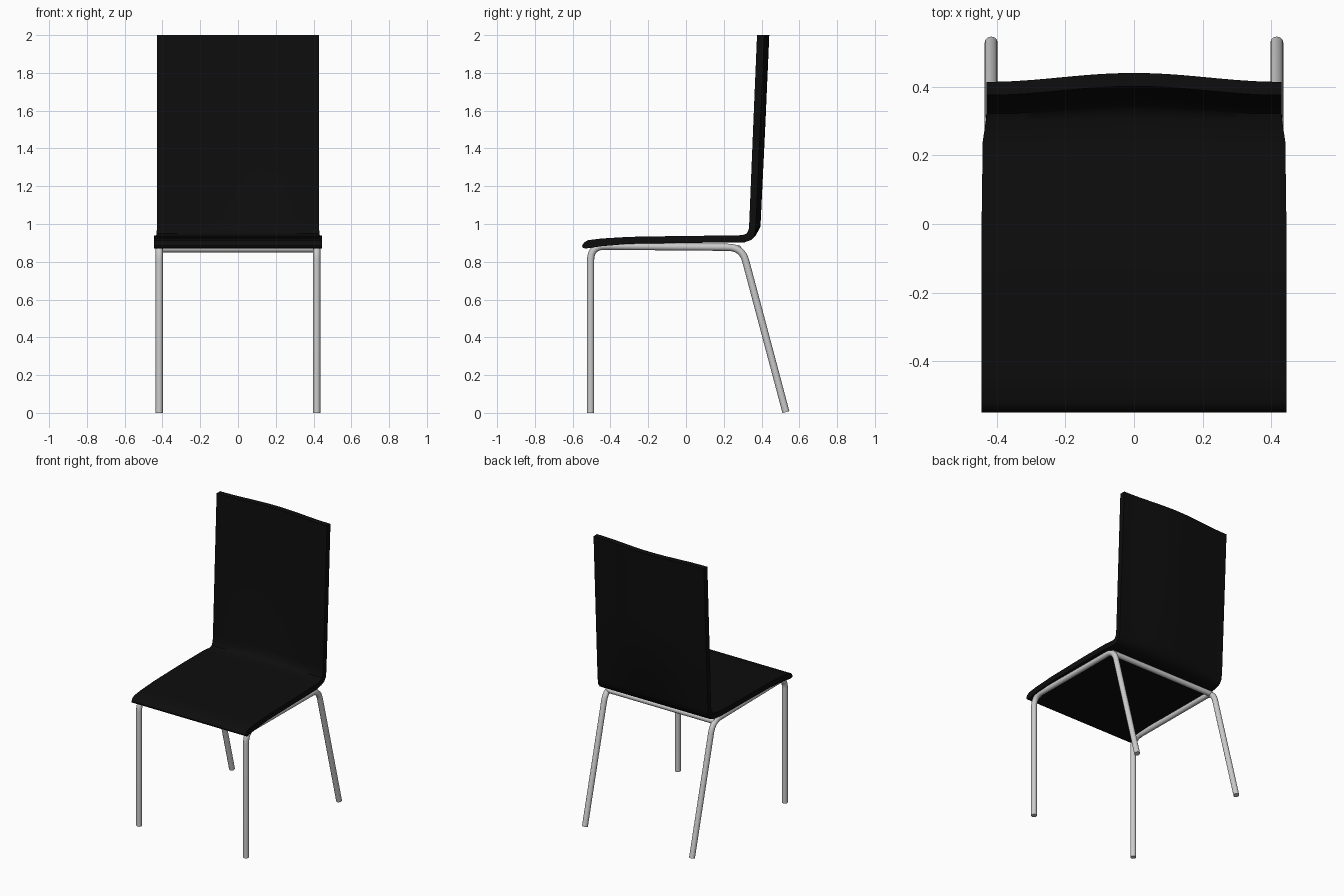
import bpy, bmesh, math
from mathutils import Vector

if "Cube" in bpy.data.objects:
    bpy.data.objects.remove(bpy.data.objects["Cube"])

TUBE_R = 0.019


def smoothstep(a, b, t):
    t = max(0.0, min(1.0, (t - a) / (b - a)))
    return t * t * (3 - 2 * t)


def rounded_path(corners, radius, steps=8):
    """Replace inner corners of a polyline with circular-looking bends."""
    pts = [Vector(c) for c in corners]
    out = [pts[0]]
    for a, b, c in zip(pts, pts[1:], pts[2:]):
        p, q = b + (a - b).normalized() * radius, b + (c - b).normalized() * radius
        for i in range(steps + 1):
            t = i / steps
            out.append(p * (1 - t) ** 2 + b * 2 * t * (1 - t) + q * t * t)
    return out + [pts[-1]]


def tube(name, points):
    curve = bpy.data.curves.new(name, 'CURVE')
    curve.dimensions = '3D'
    curve.bevel_depth = TUBE_R
    curve.bevel_resolution = 4
    curve.use_fill_caps = True
    spline = curve.splines.new('POLY')
    spline.points.add(len(points) - 1)
    for sp, p in zip(spline.points, points):
        sp.co = (*p, 1)
    spline.use_smooth = True
    obj = bpy.data.objects.new(name, curve)
    bpy.context.collection.objects.link(obj)
    return obj


# Bent side frames: front leg, seat rail and raked rear leg in one tube
for name, x in (("left_leg_frame", -0.417), ("right_leg_frame", 0.417)):
    tube(name, rounded_path([(x, -0.505, 0), (x, -0.505, 0.883),
                             (x, 0.297, 0.876), (x, 0.529, 0.004)], 0.075))

# Rear crossbar under the seat
tube("rear_crossbar", [Vector((-0.417, 0.275, 0.869)), Vector((0.417, 0.275, 0.869))])

# Seat shell side profile (y, z): sitting surface and underside, front to top
upper = [(-0.55, 0.885), (-0.54, 0.902), (-0.52, 0.914), (-0.45, 0.923), (-0.3, 0.932),
         (0.0, 0.937), (0.24, 0.939), (0.30, 0.941), (0.322, 0.95), (0.332, 0.972),
         (0.335, 1.01), (0.355, 1.5), (0.376, 2.0)]
lower = [(-0.548, 0.876), (-0.535, 0.87), (-0.51, 0.873), (-0.45, 0.882), (-0.3, 0.895),
         (0.0, 0.900), (0.24, 0.902), (0.31, 0.903), (0.345, 0.915), (0.363, 0.94),
         (0.370, 0.985), (0.393, 1.5), (0.415, 2.0)]
profile = upper + lower[::-1]
COLS = 24


def shell_point(y, z, u):
    half = 0.445 - 0.015 * smoothstep(0.2, 0.335, y)
    bow = 0.026 * smoothstep(0.91, 1.0, z) * (0.5 + 0.5 * math.cos(math.pi * u))
    return (half * u, y + bow, z)


bm = bmesh.new()
cols = [[bm.verts.new(shell_point(y, z, -1 + 2 * i / COLS)) for y, z in profile]
        for i in range(COLS + 1)]
n = len(profile)
for a, b in zip(cols, cols[1:]):
    for j in range(n):
        k = (j + 1) % n
        bm.faces.new((a[j], a[k], b[k], b[j]))
for col in (cols[0], cols[-1]):
    for j in range(len(upper) - 1):
        bm.faces.new((col[j], col[j + 1], col[n - 2 - j], col[n - 1 - j]))
bmesh.ops.recalc_face_normals(bm, faces=bm.faces)
mesh = bpy.data.meshes.new("seat_and_backrest")
bm.to_mesh(mesh)
bm.free()
shell = bpy.data.objects.new("seat_and_backrest", mesh)
bpy.context.collection.objects.link(shell)

# Black shell finish
black = bpy.data.materials.new("black_shell")
black.diffuse_color = (0.004, 0.004, 0.004, 1)
black.use_nodes = True
black.node_tree.nodes["Principled BSDF"].inputs["Base Color"].default_value = black.diffuse_color
mesh.materials.append(black)

bpy.context.view_layer.objects.active = shell
shell.select_set(True)
bpy.ops.object.shade_smooth_by_angle(angle=math.radians(40))
